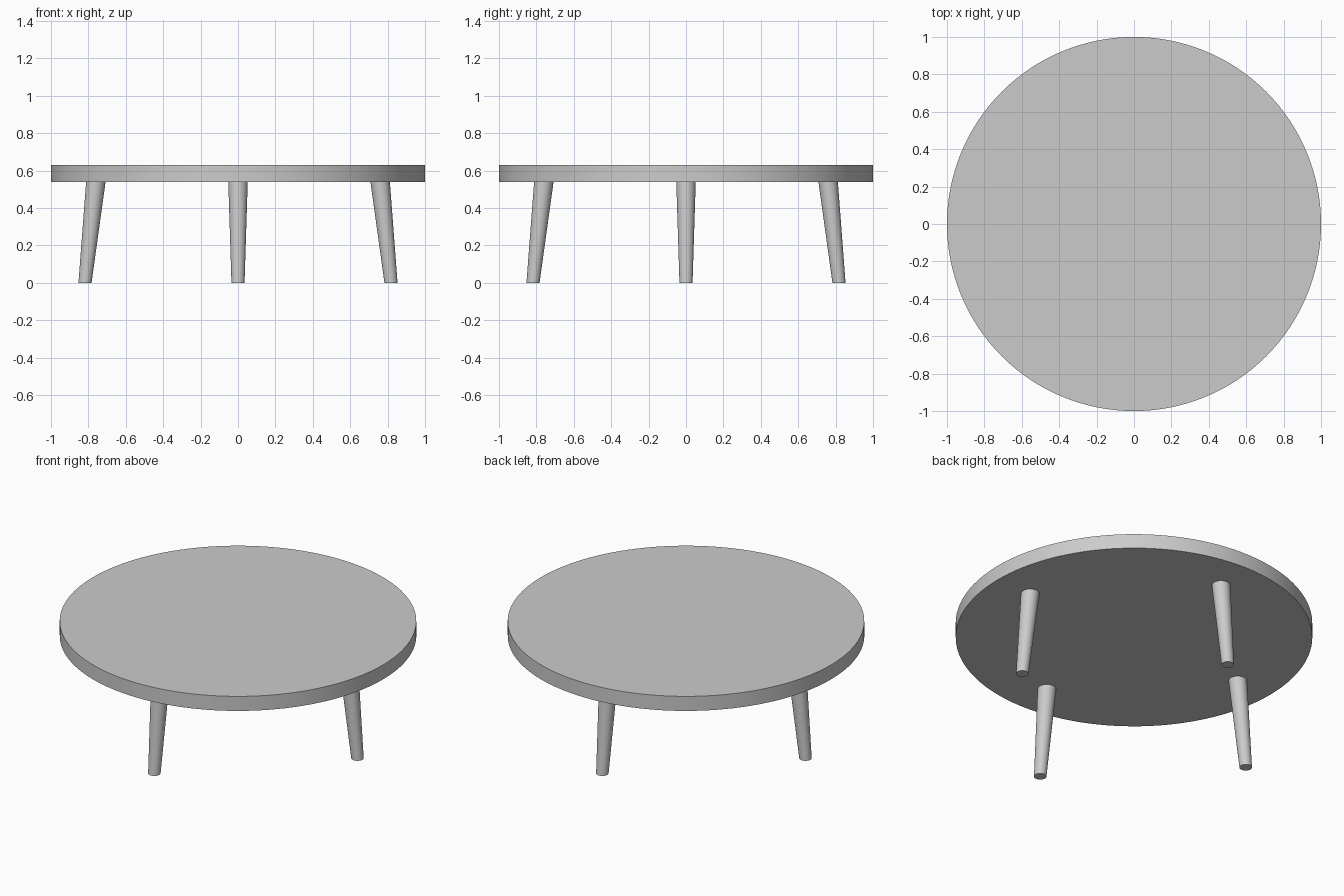
import bpy, bmesh
from math import pi, cos, sin, radians

if "Cube" in bpy.data.objects:
    bpy.data.objects.remove(bpy.data.objects["Cube"])

TOP_Z, UNDER_Z = 0.63, 0.54


def lofted_disc(name, rings, segments):
    """Closed round solid through horizontal rings (x, y, z, radius)."""
    bm = bmesh.new()
    loops = []
    for x, y, z, r in rings:
        loops.append([bm.verts.new((x + r * cos(2 * pi * i / segments),
                                    y + r * sin(2 * pi * i / segments), z))
                      for i in range(segments)])
    for a, b in zip(loops, loops[1:]):
        for i in range(segments):
            j = (i + 1) % segments
            bm.faces.new((a[i], a[j], b[j], b[i]))
    bm.faces.new(loops[0][::-1])
    bm.faces.new(loops[-1])
    mesh = bpy.data.meshes.new(name)
    bm.to_mesh(mesh)
    bm.free()
    obj = bpy.data.objects.new(name, mesh)
    bpy.context.collection.objects.link(obj)
    bpy.ops.object.select_all(action='DESELECT')
    obj.select_set(True)
    bpy.context.view_layer.objects.active = obj
    bpy.ops.object.shade_smooth_by_angle(angle=radians(30))
    return obj


# Round table top
lofted_disc("table_top", [(0, 0, UNDER_Z, 1.0), (0, 0, TOP_Z, 1.0)], 128)

# Four tapered legs, splayed outwards, feet cut level with the floor
for side, dx, dy in (("right", 1, 0), ("back", 0, 1),
                     ("left", -1, 0), ("front", 0, -1)):
    foot, head = 0.818, 0.76
    lofted_disc(side + "_leg", [(dx * foot, dy * foot, 0, 0.035),
                                (dx * head, dy * head, UNDER_Z, 0.052)], 48)
